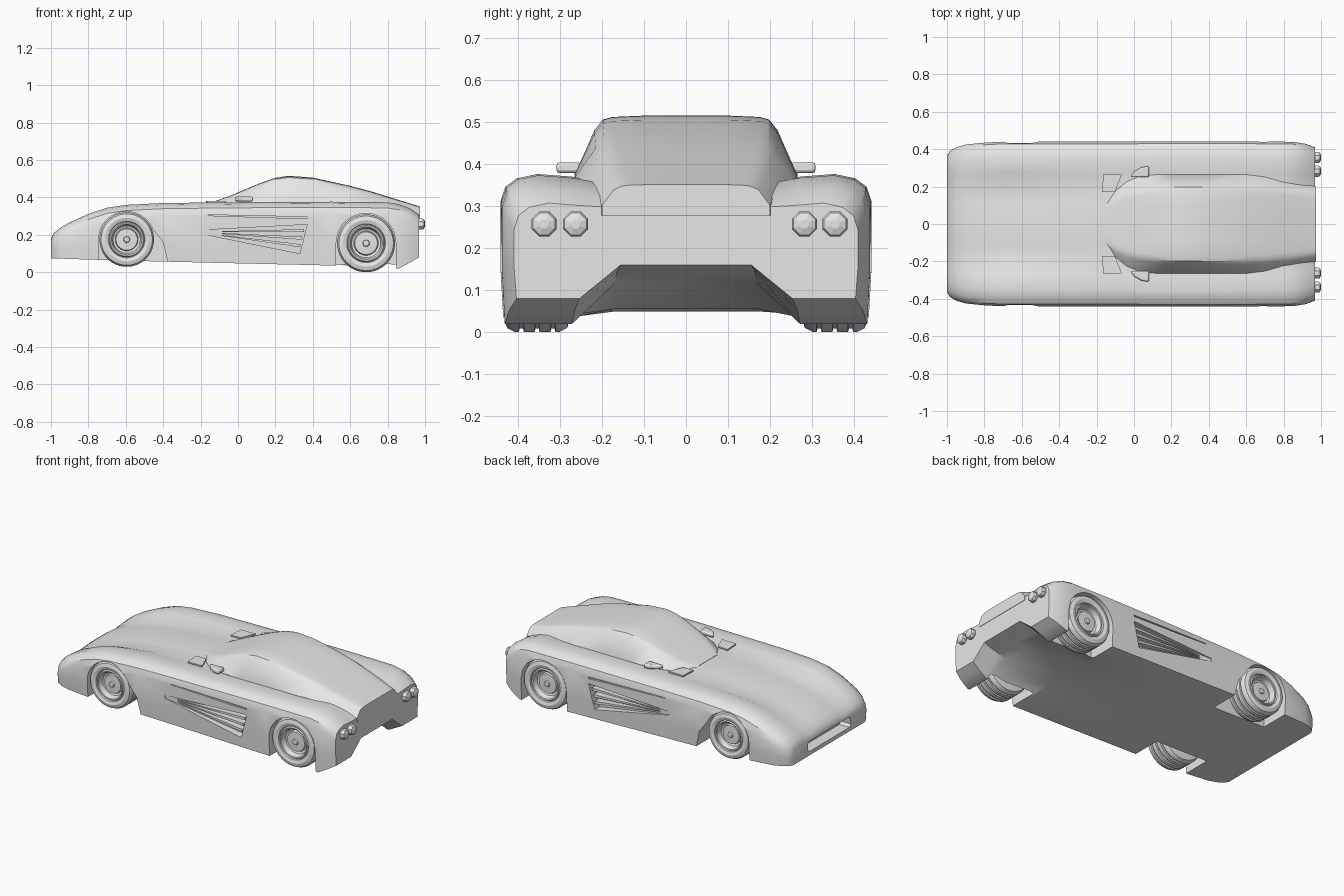
import bpy, bmesh, math

cube = bpy.data.objects.get("Cube")
if cube:
    bpy.data.objects.remove(cube, do_unlink=True)

# One grey for the whole car
grey = bpy.data.materials.new("plain_grey")
grey.use_nodes = True
grey.diffuse_color = (0.8, 0.8, 0.8, 1)
grey.node_tree.nodes["Principled BSDF"].inputs["Base Color"].default_value = (0.8, 0.8, 0.8, 1)


def finish(name, bm):
    bmesh.ops.recalc_face_normals(bm, faces=bm.faces)
    mesh = bpy.data.meshes.new(name)
    bm.to_mesh(mesh)
    bm.free()
    mesh.materials.append(grey)
    ob = bpy.data.objects.new(name, mesh)
    bpy.context.collection.objects.link(ob)
    return ob


def select(ob):
    bpy.ops.object.select_all(action='DESELECT')
    ob.select_set(True)
    bpy.context.view_layer.objects.active = ob


def smooth(ob, degrees=32):
    select(ob)
    bpy.ops.object.shade_smooth_by_angle(angle=math.radians(degrees))


def loft(name, sections):
    """Skin mirrored half sections [(x, [(y, z), ...]), ...] that start and end on y = 0."""
    bm = bmesh.new()
    rings = []
    for x, half in sections:
        ring = half + [(-y, z) for y, z in reversed(half[1:-1])]
        rings.append([bm.verts.new((x, y, z)) for y, z in ring])
    n = len(rings[0])
    for a, b in zip(rings, rings[1:]):
        for i in range(n):
            j = (i + 1) % n
            bm.faces.new((a[i], a[j], b[j], b[i]))
    bm.faces.new(rings[0])
    bm.faces.new(rings[-1])
    return finish(name, bm)


def prism(name, axis, pts, lo, hi, side=1):
    """Extrude a polygon along an axis; lo may depend on the first coordinate."""
    def place(u, v, d):
        x, y, z = {'X': (d, u, v), 'Y': (u, d, v), 'Z': (u, v, d)}[axis]
        return (x, y * side, z)
    bm = bmesh.new()
    a = [bm.verts.new(place(u, v, lo(u) if callable(lo) else lo)) for u, v in pts]
    b = [bm.verts.new(place(u, v, hi)) for u, v in pts]
    bm.faces.new(a)
    bm.faces.new(b)
    for i in range(len(pts)):
        j = (i + 1) % len(pts)
        bm.faces.new((a[i], a[j], b[j], b[i]))
    return finish(name, bm)


def lathe(name, axis, centre, profile, segments, side=1):
    """Revolve (radius, distance) points about a line along X or Y."""
    cx, cy, cz = centre
    bm = bmesh.new()
    rings = []
    for r, d in profile:
        ring = []
        for k in range(segments):
            t = 2 * math.pi * (k + 0.5) / segments
            u, v = r * math.cos(t), r * math.sin(t)
            co = (cx + d, cy + u, cz + v) if axis == 'X' else (cx + u, cy + d * side, cz + v)
            ring.append(bm.verts.new(co))
        rings.append(ring)
    for a, b in zip(rings, rings[1:]):
        for k in range(segments):
            j = (k + 1) % segments
            bm.faces.new((a[k], a[j], b[j], b[k]))
    bm.faces.new(rings[0])
    bm.faces.new(rings[-1])
    return finish(name, bm)


def cut(ob, cutter):
    cutter.hide_render = True
    mod = ob.modifiers.new("cut", 'BOOLEAN')
    mod.operation = 'DIFFERENCE'
    mod.solver = 'EXACT'
    mod.object = cutter
    select(ob)
    bpy.ops.object.modifier_apply(modifier=mod.name)
    bpy.data.objects.remove(cutter, do_unlink=True)


# Body shell: x, half width, hood height, fender height, outer and inner underside
def body_section(x, w, zc, zf, zo, zi):
    return x, [(0, zc + .01), (.25 * w, zc + .008), (.45 * w, zc), (.62 * w, zf - .006),
               (.8 * w, zf), (.91 * w, zf - .01), (.973 * w, zf - .03), (w, zf - .065),
               (w, zo + .35 * (zf - zo)), (.985 * w, zo), (.62 * w, zo), (.38 * w, zi), (0, zi)]


body = loft("body", [body_section(*s) for s in [
    (-1.0, .365, .17, .18, .075, .075),
    (-.985, .39, .197, .21, .074, .074),
    (-.95, .41, .222, .238, .073, .073),
    (-.9, .425, .247, .267, .071, .071),
    (-.8, .435, .282, .312, .068, .068),
    (-.7, .44, .307, .345, .065, .065),
    (-.6, .44, .326, .36, .062, .062),
    (-.4, .44, .346, .37, .057, .057),
    (-.14, .44, .36, .373, .051, .051),
    (.2, .442, .362, .376, .043, .05),
    (.5, .442, .362, .377, .036, .056),
    (.8, .44, .355, .374, .024, .118),
    (.86, .438, .342, .364, .02, .136),
    (.92, .428, .322, .342, .052, .148),
    (.968, .41, .298, .308, .08, .16)]])

# Wheel wells and side scoops, cut on both sides
def arch(cx, cz, r, tail):
    arc = [(cx + r * math.cos(t), cz + r * math.sin(t))
           for t in (math.pi * k / 16 for k in range(2, 17))]
    return tail + arc + [(cx - r, -.1)]


wells = [arch(-.595, .175, .15, [(-.34, -.1), (-.40, .16)]),
         arch(.685, .155, .16, [(.845, -.1), (.845, .155)])]
scoop = [(-.2, .225), (-.2, .207), (.33, .1), (.37, .255)]
groove = [(-.16, .303), (.37, .286), (.37, .296), (-.16, .307)]
for side in (1, -1):
    for outline in wells:
        cut(body, prism("well_cutter", 'Y', outline, .25, .6, side))
    cut(body, prism("scoop_cutter", 'Y', scoop, lambda x: .436 - .05 * (x + .2) / .57, .6, side))
    cut(body, prism("groove_cutter", 'Y', groove, .43, .6, side))

# Nose intake
mouth = [(-.2, .1), (.2, .1), (.215, .115), (.21, .155), (.19, .165),
         (-.19, .165), (-.21, .155), (-.215, .115)]
cut(body, prism("intake_cutter", 'X', mouth, -.93, -1.2))
smooth(body)


# Cabin: x, base half width, roof half width, roof height, base height
def cabin_section(x, b, t, h, zb):
    d = h - zb
    return x, [(0, h), (.5 * t, h), (t - .03, h - .02 * d), (t - .008, h - .06 * d),
               (t + .012, h - .22 * d), (b, zb + .1 * d), (b, zb - .02), (0, zb - .02)]


cabin = loft("cabin", [cabin_section(*s) for s in [
    (-.15, .11, .09, .371, .355),
    (-.1, .175, .135, .388, .36),
    (-.04, .225, .165, .41, .36),
    (.03, .255, .185, .44, .36),
    (.12, .264, .198, .477, .36),
    (.2, .265, .204, .505, .36),
    (.27, .265, .206, .516, .36),
    (.4, .265, .206, .506, .36),
    (.6, .264, .203, .462, .36),
    (.7, .252, .195, .436, .358),
    (.85, .222, .178, .389, .335),
    (.972, .2, .16, .352, .297)]])
smooth(cabin, 28)


# Tyre with three tread grooves and a dished rim, outer face at d = 0
def wheel_profile(r, w):
    pts = [(.3 * r, -w), (.7 * r, -w), (.93 * r, -w + .005), (r, -w + .025)]
    for k in range(3):
        d = -w + .04 + k * (w - .08) / 2
        pts += [(r, d - .006), (r - .008, d - .004), (r - .008, d + .004), (r, d + .006)]
    return pts + [(r, -.025), (.94 * r, -.006), (.8 * r, 0), (.67 * r, -.006), (.65 * r, -.016),
                  (.61 * r, -.006), (.56 * r, -.008), (.5 * r, -.04), (.42 * r, -.045),
                  (.39 * r, -.03), (.12 * r, -.028), (.1 * r, -.018), (.03 * r, -.016)]


for side, label in ((1, "back"), (-1, "near")):
    for end, x, z, r in (("nose", -.595, .175, .146), ("tail", .685, .155, .155)):
        smooth(lathe(f"{end}_wheel_{label}", 'Y', (x, side * .432, z), wheel_profile(r, .155), 36, side))

    # Strakes fanning across the side scoop
    for k, z in enumerate((.222, .182, .142)):
        blade = [(-.12, .215 - .008 * k), (.352 - .01 * k, z - .008),
                 (.354 - .01 * k, z + .008), (-.12, .219 - .008 * k)]
        prism(f"strake_{label}_{k + 1}", 'Y', blade, lambda x: .43 - .05 * (x + .2) / .57, .434, side)

    # Door mirror and hood vent plate
    mirror = prism(f"mirror_{label}", 'Z', [(-.02, .25), (.0, .28), (.04, .303), (.08, .31), (.08, .25)],
                   .379, .405, side)
    bevel = mirror.modifiers.new("bevel", 'BEVEL')
    bevel.width, bevel.segments = .008, 2
    smooth(mirror)
    prism(f"hood_vent_{label}", 'Z', [(-.17, .17), (-.1, .175), (-.065, .265), (-.165, .265)],
          .372, .381, side)

# Round tail lights
light = [(.032, -.04), (.032, .014), (.028, .022), (.012, .028)]
for k, y in enumerate((-.338, -.263, .282, .355)):
    lathe(f"tail_light_{k + 1}", 'X', (.972, y, .258), light, 8)
